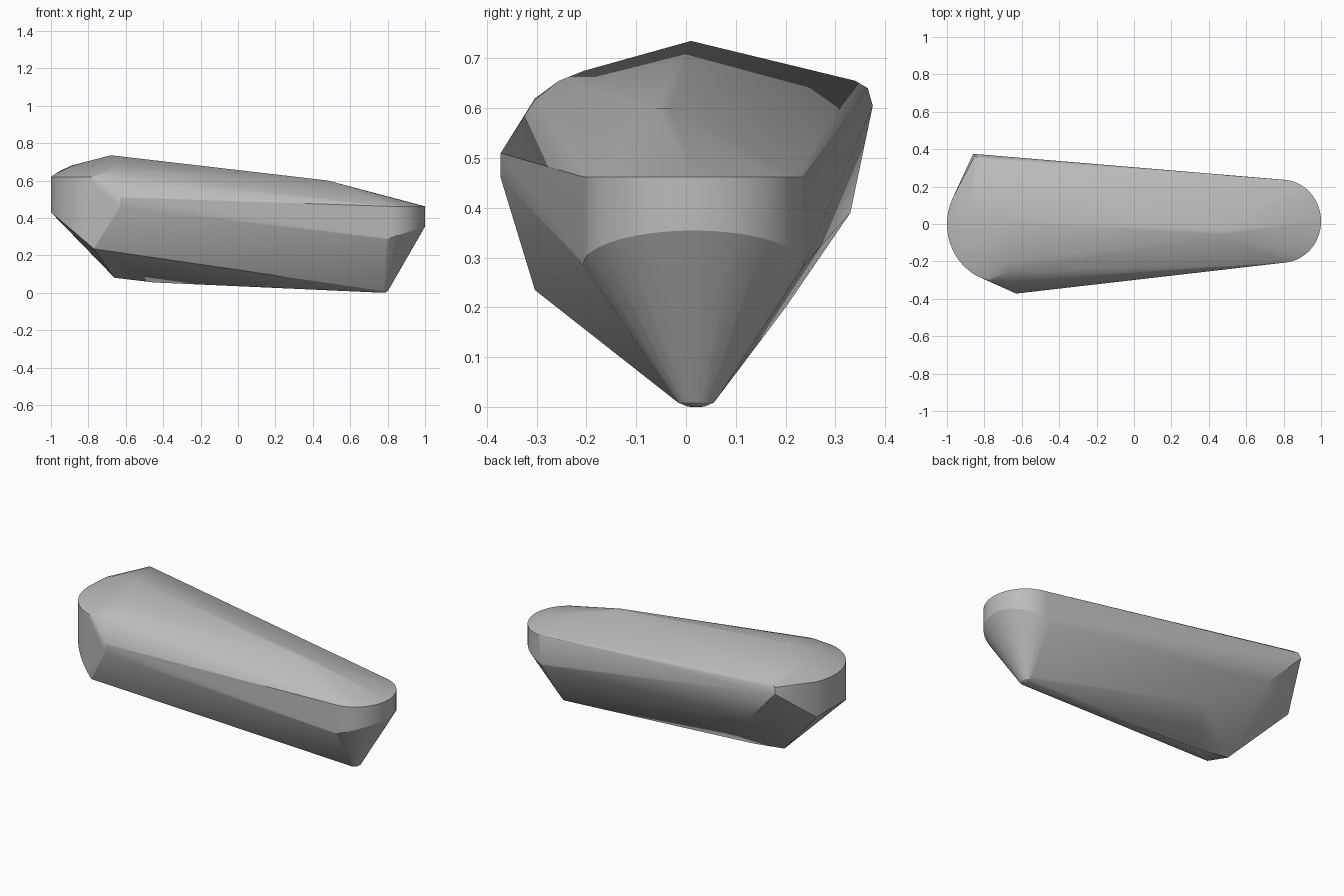
import bpy
import bmesh
from math import cos, sin, radians

cube = bpy.data.objects.get("Cube")
if cube:
    bpy.data.objects.remove(cube, do_unlink=True)


def arc(cx, cy, rx, ry, start, end, steps, height):
    """Points along an elliptical arc; height is a function of x and y."""
    points = []
    for i in range(steps + 1):
        a = radians(start + (end - start) * i / steps)
        x, y = cx + rx * cos(a), cy + ry * sin(a)
        points.append((x, y, height(x, y)))
    return points


points = []

# Narrow rounded end: level upper rim and slanted lower rim
narrow = (0.79, 0.015, 0.21, 0.222, -90, 90, 32)
points += arc(*narrow, lambda x, y: 0.462)
points += arc(*narrow, lambda x, y: 0.285 + 0.33 * (x - 0.79))

# Blunt tip below the narrow end
for scale, z in ((1, 0.025), (0.75, 0.009), (0.35, 0.001), (0.1, 0.0)):
    points += arc(0.775, 0.02, 0.035 * scale, 0.048 * scale, 0, 345, 23, lambda x, y: z)

# Broad rounded end: level upper rim and slanted lower rim
broad = (-0.71, 0.0, 0.29, 0.31, 154, 258, 28)
points += arc(*broad, lambda x, y: 0.62)
points += arc(*broad, lambda x, y: 0.43 - 0.85 * (x + 1))

# Top ridge
points += [(-0.68, 0.01, 0.735), (0.48, -0.06, 0.6), (0.48, -0.03, 0.6)]
# Front shoulder
points += [(-0.63, -0.372, 0.46), (-0.63, -0.372, 0.51), (-0.68, -0.305, 0.615),
           (-0.67, -0.255, 0.655), (-0.67, -0.205, 0.675), (-0.72, -0.305, 0.255)]
# Back shoulder
points += [(-0.86, 0.375, 0.605), (-0.85, 0.365, 0.64), (-0.82, 0.34, 0.655),
           (-0.95, 0.1, 0.652), (-0.89, 0.08, 0.68),
           (-0.65, 0.33, 0.39), (-0.31, 0.2, 0.2)]
# Keel
points += [(-0.66, 0.0, 0.08), (-0.45, 0.0, 0.055)]

# Stretch a convex skin over the points
bm = bmesh.new()
for p in points:
    bm.verts.new(p)
result = bmesh.ops.convex_hull(bm, input=bm.verts)
loose = [v for v in bm.verts if not v.link_faces]
bmesh.ops.delete(bm, geom=loose, context='VERTS')
bmesh.ops.remove_doubles(bm, verts=bm.verts, dist=0.002)
bmesh.ops.recalc_face_normals(bm, faces=bm.faces)
mesh = bpy.data.meshes.new("faceted_stone")
bm.to_mesh(mesh)
bm.free()

stone = bpy.data.objects.new("faceted_stone", mesh)
bpy.context.collection.objects.link(stone)

grey = bpy.data.materials.new("stone_grey")
grey.use_nodes = True
colour = (0.5, 0.5, 0.5, 1)
grey.diffuse_color = colour
grey.node_tree.nodes["Principled BSDF"].inputs["Base Color"].default_value = colour
mesh.materials.append(grey)

# Smooth the rounded ends, keep the facets crisp
bpy.ops.object.select_all(action='DESELECT')
stone.select_set(True)
bpy.context.view_layer.objects.active = stone
bpy.ops.object.shade_smooth_by_angle(angle=radians(25))
